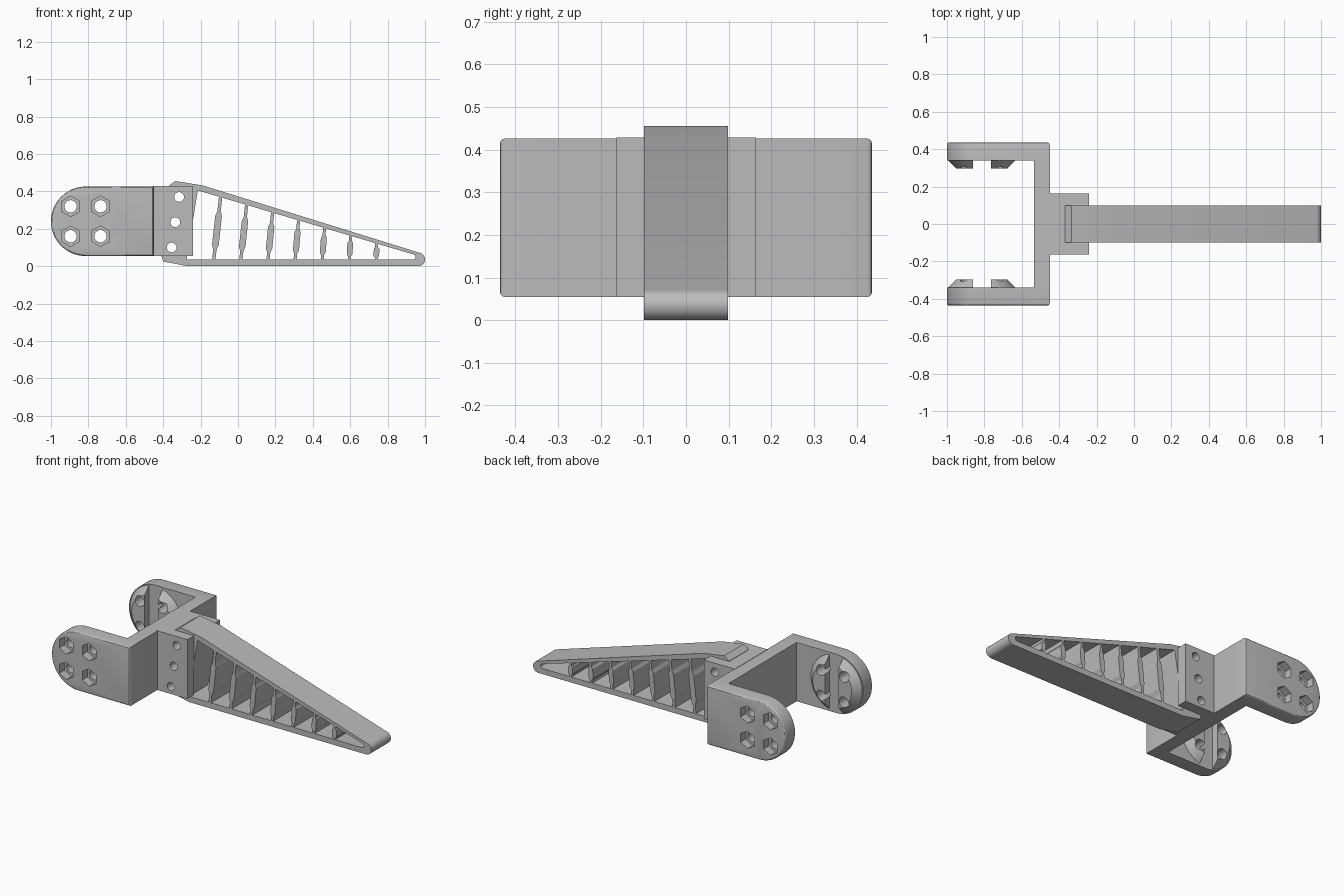
import bpy, bmesh, math
from mathutils import Vector

if "Cube" in bpy.data.objects:
    bpy.data.objects.remove(bpy.data.objects["Cube"])

GREY = (0.5, 0.5, 0.5, 1)
mat = bpy.data.materials.new("grey plastic")
mat.use_nodes = True
mat.diffuse_color = GREY
bsdf = mat.node_tree.nodes["Principled BSDF"]
bsdf.inputs["Base Color"].default_value = GREY
bsdf.inputs["Roughness"].default_value = 0.6


def arc(cx, cz, r, a0, a1, n):
    """Points on an arc, angles in degrees."""
    angles = [math.radians(a0 + (a1 - a0) * i / n) for i in range(n + 1)]
    return [(cx + r * math.cos(a), cz + r * math.sin(a)) for a in angles]


def prism(name, pts, lo, hi, axis="y", bevel_y=None):
    """Extrude an outline: (x, z) along y, or (x, y) along z."""
    bm = bmesh.new()
    if axis == "y":
        base, step = [(a, lo, b) for a, b in pts], Vector((0, hi - lo, 0))
    else:
        base, step = [(a, b, lo) for a, b in pts], Vector((0, 0, hi - lo))
    face = bm.faces.new([bm.verts.new(p) for p in base])
    ext = bmesh.ops.extrude_face_region(bm, geom=[face])
    top = [v for v in ext["geom"] if isinstance(v, bmesh.types.BMVert)]
    bmesh.ops.translate(bm, verts=top, vec=step)
    if bevel_y is not None:
        rim = [e for e in bm.edges if all(abs(v.co.y - bevel_y) < 1e-4 for v in e.verts)]
        bmesh.ops.bevel(bm, geom=rim, offset=0.012, segments=3, profile=0.5, affect="EDGES")
    bmesh.ops.recalc_face_normals(bm, faces=bm.faces)
    me = bpy.data.meshes.new(name)
    bm.to_mesh(me)
    bm.free()
    me.materials.append(mat)
    ob = bpy.data.objects.new(name, me)
    bpy.context.collection.objects.link(ob)
    return ob


def box(name, x0, x1, y0, y1, z0, z1):
    return prism(name, [(x0, z0), (x1, z0), (x1, z1), (x0, z1)], y0, y1)


def rod(cx, cz, r, y0, y1, sides=24):
    return prism("cutter", arc(cx, cz, r, 90, 450 - 360 / sides, sides - 1), y0, y1)


def cut(ob, cutters):
    """Subtract each cutter, then discard it."""
    bpy.context.view_layer.objects.active = ob
    for c in cutters:
        mod = ob.modifiers.new("cut", "BOOLEAN")
        mod.operation, mod.solver, mod.object = "DIFFERENCE", "EXACT", c
        bpy.ops.object.modifier_apply(modifier=mod.name)
        bpy.data.objects.remove(c)


def smooth(ob):
    bpy.ops.object.select_all(action="DESELECT")
    ob.select_set(True)
    bpy.context.view_layer.objects.active = ob
    bpy.ops.object.shade_smooth_by_angle(angle=math.radians(30))


Z0, Z1 = 0.054, 0.426
CX, CZ, R = -0.814, 0.24, 0.186
INNER, OUTER = 0.34, 0.436
bolt_spots = [(x, z) for x in (-0.895, -0.735) for z in (0.16, 0.32)]

# Side plates with rounded ends, hex recesses and split inner bosses
for side, s in (("left", 1), ("right", -1)):
    outline = arc(CX, CZ, R, 90, 270, 32) + [(-0.45, Z0), (-0.45, Z1)]
    plate = prism(side + "_side_plate", outline, s * INNER, s * OUTER, bevel_y=s * OUTER)
    cut(plate, [rod(x, z, 0.055, s * 0.385, s * 0.5, 6) for x, z in bolt_spots])
    cut(plate, [rod(x, z, 0.033, s * 0.3, s * 0.5) for x, z in bolt_spots])
    smooth(plate)

    boss = rod(CX, CZ, R - 0.002, s * 0.345, s * 0.296, 64)
    boss.name = side + "_split_boss"
    for v in boss.data.vertices:
        if abs(v.co.y) < 0.3:
            v.co.x = CX + (v.co.x - CX) * 0.74
            v.co.z = CZ + (v.co.z - CZ) * 0.74
    cut(boss, [box("slot", -0.86, -0.765, s * 0.25, s * 0.4, 0, 0.5)])
    cut(boss, [rod(x, z, 0.033, s * 0.2, s * 0.5) for x, z in bolt_spots])
    smooth(boss)

# Cross plate joining the sides
box("cross_plate", -0.535, -0.45, -INNER, INNER, Z0, Z1)

# Forked mount that clasps the finger
fork = [(-0.455, -0.163), (-0.24, -0.163), (-0.24, -0.098), (-0.36, -0.098),
        (-0.36, 0.098), (-0.24, 0.098), (-0.24, 0.163), (-0.455, 0.163)]
mount = prism("forked_mount", fork, Z0, Z1 + 0.002, axis="z")
pin_spots = [(-0.315, 0.37), (-0.335, 0.235), (-0.355, 0.1)]
cut(mount, [rod(x, z, 0.026, -0.3, 0.3) for x, z in pin_spots])
smooth(mount)

# Tapered finger frame
HALF = 0.098
shell = [(-0.41, 0.055), (-0.4, 0.025), (-0.27, 0)]
shell += arc(0.964, 0.036, 0.036, -90, 73, 16)
shell += [(-0.19, 0.432), (-0.335, 0.455), (-0.37, 0.43)]
finger = prism("finger_frame", shell, -HALF, HALF)
window = [(-0.275, 0.036)] + arc(0.935, 0.049, 0.014, -90, 73, 8) + [(-0.215, 0.405), (-0.24, 0.25)]
cut(finger, [prism("window", window, -0.3, 0.3)])
cut(finger, [rod(x, z, 0.026, -0.3, 0.3) for x, z in pin_spots])
smooth(finger)

# Slanted ribs, thin at both ends and thicker in the middle
rib_profile = [(0, 0.009), (0.17, 0.009), (0.25, 0.018), (0.7, 0.018), (0.78, 0.009), (1, 0.009)]
for i in range(7):
    low = Vector((-0.13 + 0.145 * i, 0.03))
    top_x = -0.093 + 0.139 * i
    high = Vector((top_x, 0.35 - 0.296 * (top_x + 0.093) + 0.02))
    thick = 1 - 0.03 * i
    right = [(low.lerp(high, t).x + w * thick, low.lerp(high, t).y) for t, w in rib_profile]
    left = [(low.lerp(high, t).x - w * thick, low.lerp(high, t).y) for t, w in rib_profile]
    prism("finger_rib_%d" % (i + 1), right + left[::-1], -HALF + 0.001, HALF - 0.001)
